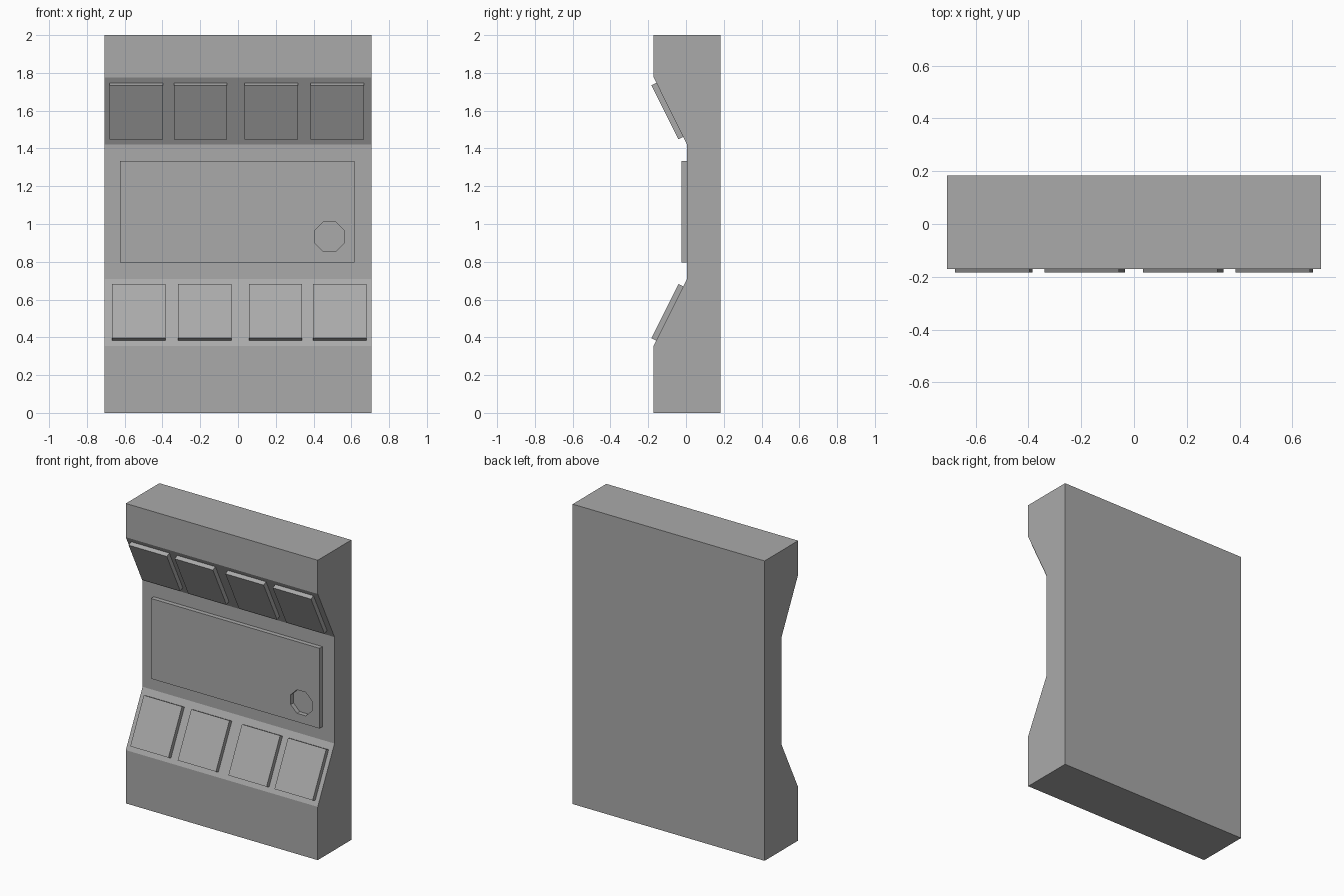
import bpy
import bmesh
from math import atan2, cos, sin, pi
from mathutils import Matrix, Vector

cube = bpy.data.objects.get("Cube")
if cube:
    bpy.data.objects.remove(cube, do_unlink=True)

grey = bpy.data.materials.new("plain grey")
grey.use_nodes = True
grey.diffuse_color = (0.4, 0.4, 0.4, 1)
grey.node_tree.nodes["Principled BSDF"].inputs["Base Color"].default_value = grey.diffuse_color

HALF_W, FRONT, BACK, MID = 0.708, -0.171, 0.183, 0.006
Z_MID, INNER, OUTER = 1.065, 0.355, 0.71   # recess centre and half heights
SLOPE = atan2(MID - FRONT, OUTER - INNER)


def finish(name, bm):
    bmesh.ops.recalc_face_normals(bm, faces=bm.faces)
    mesh = bpy.data.meshes.new(name)
    bm.to_mesh(mesh)
    bm.free()
    mesh.materials.append(grey)
    obj = bpy.data.objects.new(name, mesh)
    bpy.context.collection.objects.link(obj)
    return obj


def box(name, size, centre, tilt=0):
    bm = bmesh.new()
    m = Matrix.Translation(centre) @ Matrix.Rotation(tilt, 4, "X") @ Matrix.Diagonal((*size, 1))
    bmesh.ops.create_cube(bm, size=1, matrix=m)
    return finish(name, bm)


# Body: side profile swept across the width
profile = [(BACK, 0), (FRONT, 0), (FRONT, Z_MID - OUTER), (MID, Z_MID - INNER),
           (MID, Z_MID + INNER), (FRONT, Z_MID + OUTER), (FRONT, 2), (BACK, 2)]
bm = bmesh.new()
side = bm.faces.new([bm.verts.new((-HALF_W, y, z)) for y, z in profile])
swept = bmesh.ops.extrude_face_region(bm, geom=[side])["geom"]
bmesh.ops.translate(bm, vec=(2 * HALF_W, 0, 0),
                    verts=[v for v in swept if isinstance(v, bmesh.types.BMVert)])
finish("body", bm)

# Centre panel with an octagonal recess reaching the body face
EMBED = 0.02
panel = box("centre_panel", (1.243, 0.03 + EMBED, 0.535),
            (-0.004, MID + (EMBED - 0.03) / 2, Z_MID))
bm = bmesh.new()
bmesh.ops.create_cone(bm, cap_ends=True, segments=8, radius1=0.085, radius2=0.085, depth=0.3,
                      matrix=Matrix.Translation((0.484, 0, 0.933))
                      @ Matrix.Rotation(pi / 2, 4, "X") @ Matrix.Rotation(pi / 8, 4, "Z"))
cutter = finish("recess_cutter", bm)
cut = panel.modifiers.new("recess", "BOOLEAN")
cut.operation = "DIFFERENCE"
cut.solver = "EXACT"
cut.object = cutter
cutter.hide_render = True
cutter.hide_viewport = True
cutter.display_type = "WIRE"

# Tilted pads: the lower row is the upper row turned half a turn
THICK = 0.029
PAD_Z = 0.539   # pad centre above the recess centre
for row, sign in (("upper", 1), ("lower", -1)):
    normal = Vector((0, -cos(SLOPE), -sign * sin(SLOPE)))
    y = MID - (PAD_Z - INNER) * (MID - FRONT) / (OUTER - INNER)
    for i, x in enumerate((-0.538, -0.198, 0.176, 0.526)):
        centre = Vector((sign * x, y, Z_MID + sign * PAD_Z)) + normal * (THICK - EMBED) / 2
        box(f"{row}_pad_{i + 1}", (0.282, THICK + EMBED, 0.32), centre, sign * SLOPE)
